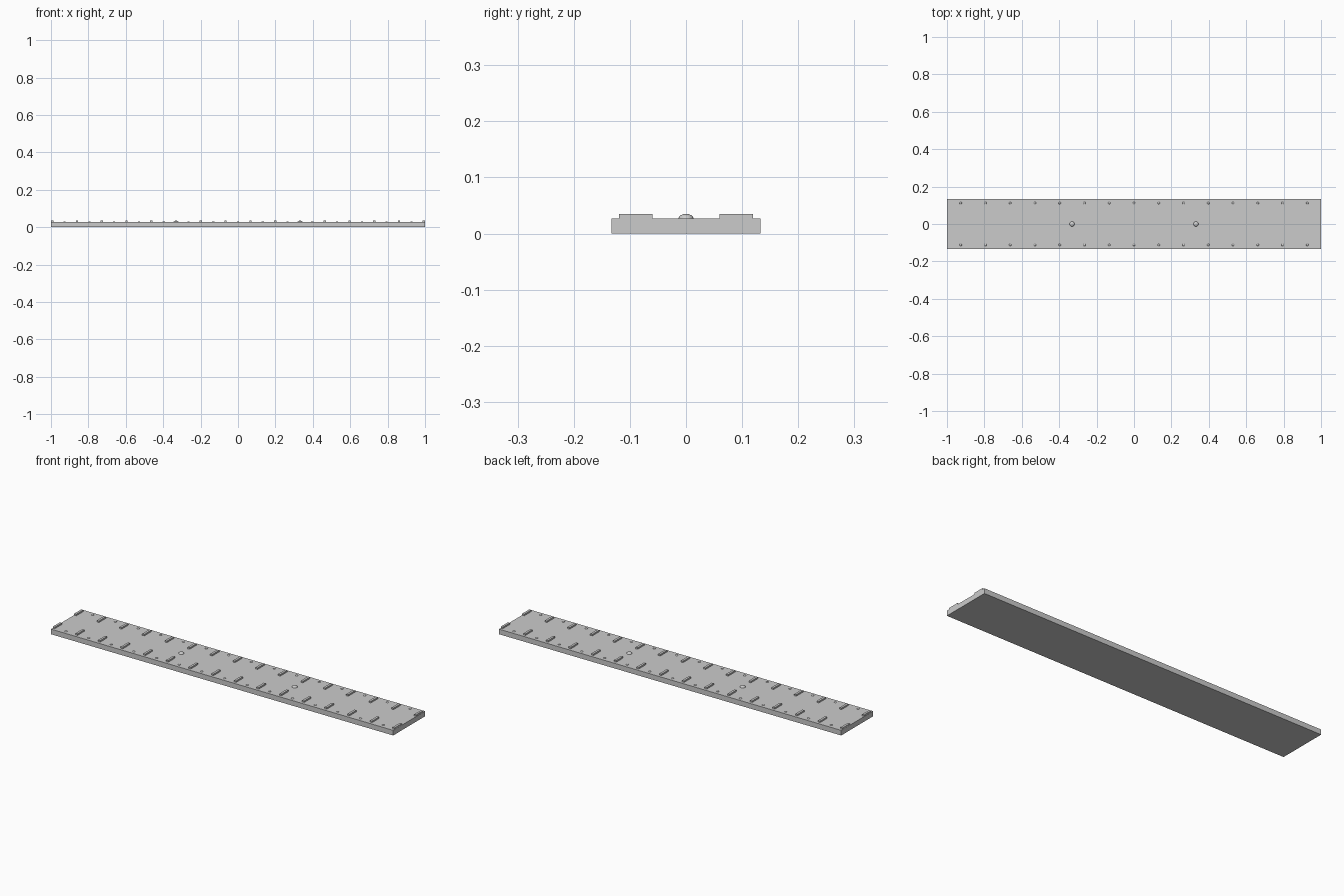
import bpy, bmesh, math

if "Cube" in bpy.data.objects:
    bpy.data.objects.remove(bpy.data.objects["Cube"])

PLANK_TOP = 0.027
SPACING = 0.1324


def box(name, centre, size):
    bm = bmesh.new()
    bmesh.ops.create_cube(bm, size=1)
    bmesh.ops.scale(bm, vec=size, verts=bm.verts)
    return finish(name, bm, centre)


def dome(name, centre, radius, height, sides=16, rings=4):
    # Spherical cap: spin a quarter arc profile around z
    bm = bmesh.new()
    pts = []
    for i in range(rings + 1):
        a = math.pi / 2 * i / rings
        pts.append(bm.verts.new((radius * math.cos(a), 0, height * math.sin(a))))
    edges = [bm.edges.new(p) for p in zip(pts, pts[1:])]
    bmesh.ops.spin(bm, geom=pts + edges, cent=(0, 0, 0), axis=(0, 0, 1),
                   angle=math.tau, steps=sides)
    bmesh.ops.remove_doubles(bm, verts=bm.verts, dist=1e-5)
    bmesh.ops.recalc_face_normals(bm, faces=bm.faces)
    for f in bm.faces:
        f.smooth = True
    return finish(name, bm, centre)


def finish(name, bm, centre):
    mesh = bpy.data.meshes.new(name)
    bm.to_mesh(mesh)
    bm.free()
    obj = bpy.data.objects.new(name, mesh)
    obj.location = centre
    bpy.context.collection.objects.link(obj)
    return obj


def repeat(obj, xs, y):
    # Linked copies in two mirrored rows
    for side in (-1, 1):
        for x in xs:
            copy = obj.copy()
            copy.location.x, copy.location.y = x, side * y
            bpy.context.collection.objects.link(copy)
    bpy.data.objects.remove(obj)


# Base plank
box("plank", (0, 0, PLANK_TOP / 2), (2, 0.266, PLANK_TOP))

# Raised cross bars along both long edges
bar = box("cross_bar", (0, 0, 0.031), (0.012, 0.059, 0.008))
repeat(bar, [(i - 7.5) * SPACING for i in range(16)], 0.0895)

# Small studs between the bars
stud = dome("stud", (0, 0, PLANK_TOP), 0.0065, 0.004, 12, 3)
repeat(stud, [(i - 7) * SPACING for i in range(15)], 0.112)

# Two larger domed bolts on the centre line
for x in (-2.5 * SPACING, 2.5 * SPACING):
    dome("centre_bolt", (x, 0, PLANK_TOP), 0.0135, 0.008)
